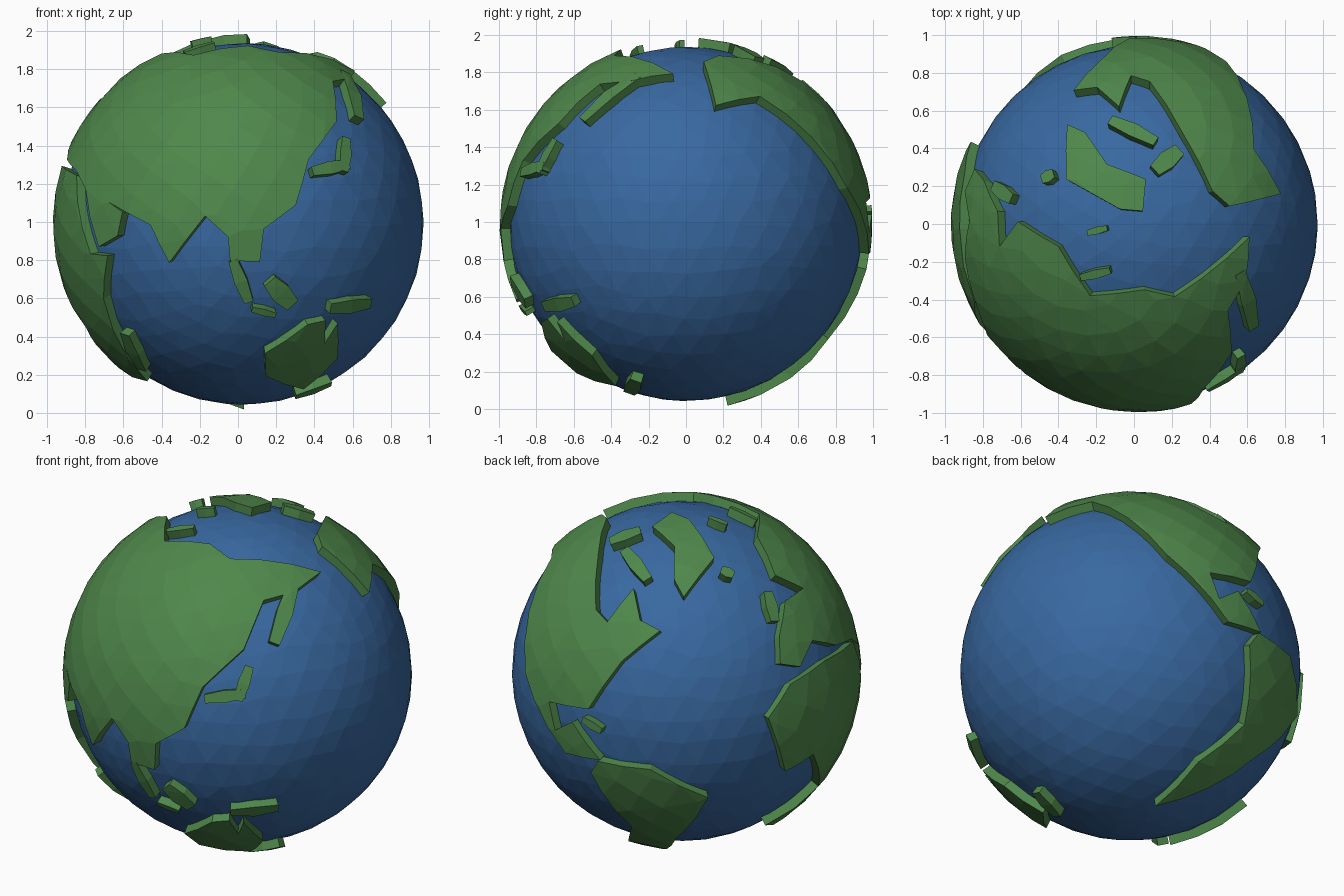
import bpy, bmesh, math, random
from mathutils import Vector
from mathutils.geometry import delaunay_2d_cdt

if "Cube" in bpy.data.objects:
    bpy.data.objects.remove(bpy.data.objects["Cube"])

random.seed(4)
CENTRE = Vector((0.026, 0, 0.99))
R_SEA, R_LAND, R_BASE = 0.947, 0.997, 0.925


def material(name, rgb):
    m = bpy.data.materials.new(name)
    m.diffuse_color = (*rgb, 1)
    m.use_nodes = True
    m.node_tree.nodes["Principled BSDF"].inputs["Base Color"].default_value = m.diffuse_color
    return m


GREEN = material("land green", (0.078, 0.245, 0.07))
BLUE = material("ocean blue", (0.04, 0.14, 0.355))

# Sketch planes for coast outlines: centre u, v, scale, azimuth, elevation
PLANES = {
    'F': (243, 225, 191, 0, 0), 'R': (686, 225, 187, 90, 0),
    'T': (1139, 225, 189, 0, 90), 'Q': (242, 674, 179, 33, 25),
    'L': (682, 669, 179, 215, 28), 'B': (1127, 666, 179, 140, -25),
}


def on_sphere(plane, u, v):
    """Project a sketch point on to the unit sphere."""
    cu, cv, s, a, e = PLANES[plane]
    a, e = math.radians(a), math.radians(e)
    flat = Vector((math.sin(a), -math.cos(a), 0))
    right = Vector((math.cos(a), math.sin(a), 0))
    z = Vector((0, 0, 1))
    toward = flat * math.cos(e) + z * math.sin(e)
    up = z * math.cos(e) - flat * math.sin(e)
    x, y = (u - cu) / s, (cv - v) / s
    depth = math.sqrt(max(0.0, 1 - x * x - y * y))
    return (right * x + up * y + toward * depth).normalized()


# Even scatter of points that gives the land its facets
N = 520
SCATTER = []
for i in range(N):
    h = 1 - 2 * (i + 0.5) / N
    t = i * math.pi * (3 - math.sqrt(5))
    w = math.sqrt(1 - h * h)
    SCATTER.append(Vector((w * math.cos(t), w * math.sin(t), h)))


def land(name, *runs):
    """Raised plate on the globe from coast runs of (plane, points)."""
    plate(name, [on_sphere(p, *q) for p, pts in runs for q in pts])


def isle(name, plane, u1, v1, u2, v2, width):
    """Long six-sided island between two sketch points."""
    a, b = on_sphere(plane, u1, v1), on_sphere(plane, u2, v2)
    side = a.cross(b).normalized() * width / 2
    mid = (a + b) / 2
    ring = [a - side * .7, mid - side, b - side * .7, b + side * .7, mid + side, a + side * .7]
    plate(name, [p.normalized() for p in ring])


def plate(name, raw):
    coast = []
    for a, b in zip(raw, raw[1:] + raw[:1]):
        n = max(1, math.ceil((b - a).length / 0.2))
        coast += [a.lerp(b, k / n).normalized() for k in range(n)]
    mid = sum(coast, Vector((0, 0, 0))).normalized()
    ax = mid.orthogonal().normalized()
    ay = mid.cross(ax)

    def flatten(p):
        k = 2 / (1 + p.dot(mid))
        return Vector((p.dot(ax) * k, p.dot(ay) * k))

    def lift(q):
        k = q.length_squared / 4
        return ((ax * q.x + ay * q.y + mid * (1 - k)) / (1 + k)).normalized()

    inner = [p for p in SCATTER if p.dot(mid) > -0.6
             and min((p - c).length for c in coast) > 0.05]
    pts = [flatten(p) for p in coast + inner]
    loop = list(range(len(coast)))
    edges = [(i, (i + 1) % len(coast)) for i in loop]
    verts, _, tris, *_ = delaunay_2d_cdt(pts, edges, [loop], 1, 1e-5)
    bm = bmesh.new()
    made = {}
    for tri in tris:
        for i in tri:
            if i not in made:
                made[i] = bm.verts.new(lift(verts[i]) * R_LAND)
        bm.faces.new([made[i] for i in tri])
    new = bmesh.ops.extrude_face_region(bm, geom=bm.faces[:], use_keep_orig=True)
    for g in new["geom"]:
        if isinstance(g, bmesh.types.BMVert):
            g.co = g.co.normalized() * R_BASE
    bmesh.ops.recalc_face_normals(bm, faces=bm.faces[:])
    finish(name, bm, GREEN)


def finish(name, bm, mat):
    me = bpy.data.meshes.new(name)
    bm.to_mesh(me)
    bm.free()
    me.materials.append(mat)
    ob = bpy.data.objects.new(name, me)
    ob.location = CENTRE
    bpy.context.collection.objects.link(ob)


# Ocean ball with slightly uneven facets
bm = bmesh.new()
bmesh.ops.create_icosphere(bm, subdivisions=4, radius=R_SEA)
for v in bm.verts:
    v.co += Vector([random.uniform(-.02, .02) for _ in range(3)])
    v.co = v.co.normalized() * R_SEA
finish("ocean", bm, BLUE)

# Large land masses
land("eurasia",
     ('F', [(76, 172)]),
     ('L', [(836, 648), (812, 645), (800, 672), (780, 670), (779, 642), (785, 606),
            (803, 592), (775, 580), (757, 540)]),
     ('T', [(1090, 297), (1144, 291), (1175, 298), (1250, 238)]),
     ('Q', [(298, 592), (268, 601)]),
     ('F', [(337, 122), (309, 160), (296, 206), (264, 230), (260, 263), (230, 262),
            (228, 238), (205, 217), (169, 264), (150, 226), (108, 203), (122, 213),
            (117, 237), (98, 248), (85, 190)]))
land("africa",
     ('L', [(768, 724), (790, 690), (824, 665)]),
     ('F', [(76, 176), (90, 255), (107, 257), (103, 300), (147, 383)]),
     ('L', [(765, 825), (818, 785), (813, 757), (785, 775)]))
land("north_america",
     ('T', [(1213, 192), (1182, 132), (1150, 82), (1131, 76), (1119, 107)]),
     ('L', [(640, 627), (660, 638), (622, 668), (588, 715), (549, 706), (555, 734),
            (572, 727), (600, 765)]),
     ('B', [(1225, 630), (1163, 562)]),
     ('R', [(760, 97), (716, 106), (707, 72)]),
     ('T', [(1230, 207)]))
land("south_america",
     ('L', [(598, 766), (650, 775), (708, 802)]),
     ('B', [(1278, 738), (1250, 762), (1152, 811), (1195, 769), (1241, 731), (1246, 652)]))
land("australia",
     ('F', [(265, 355), (308, 326), (326, 322), (325, 345), (338, 325), (338, 360),
            (304, 391), (266, 378)]))
land("greenland",
     ('T', [(1067, 125), (1085, 133), (1107, 165), (1146, 180), (1143, 212), (1120, 210),
            (1066, 180)]))

# Islands and peninsulas
isle("japan_north", 'F', 347, 138, 345, 172, .07)
isle("japan_south", 'F', 350, 165, 313, 172, .07)
isle("kamchatka", 'F', 346, 72, 360, 118, .09)
isle("malay_peninsula", 'F', 233, 262, 249, 304, .07)
isle("borneo", 'F', 270, 283, 293, 307, .11)
isle("java", 'F', 252, 311, 276, 317, .04)
isle("new_guinea", 'F', 331, 310, 372, 305, .08)
isle("new_zealand", 'F', 296, 399, 332, 386, .09)
isle("madagascar", 'F', 124, 336, 141, 372, .09)
isle("british_isles", 'L', 768, 597, 775, 627, .08)
isle("iceland", 'T', 1041, 180, 1053, 174, .07)
isle("svalbard", 'T', 1087, 234, 1107, 229, .04)
isle("novaya_zemlya", 'T', 1080, 279, 1110, 272, .05)
isle("baffin_island", 'T', 1110, 120, 1156, 142, .08)
isle("arctic_island", 'T', 1155, 171, 1180, 150, .1)
isle("cuba", 'L', 582, 725, 601, 737, .05)
